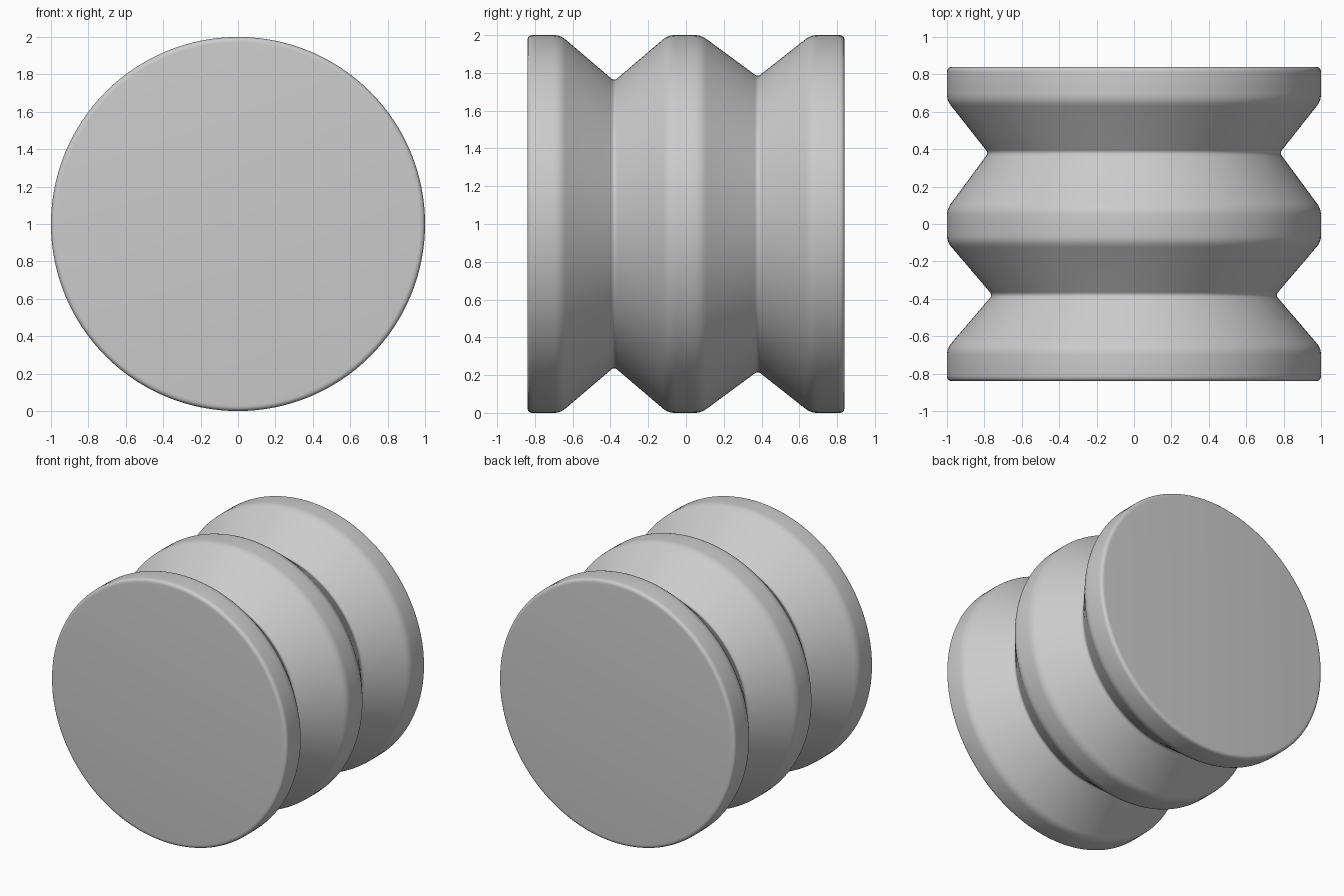
import bpy, bmesh, math
from mathutils import Vector

if "Cube" in bpy.data.objects:
    bpy.data.objects.remove(bpy.data.objects["Cube"])

SIDES = 128

# Half profile: (position along y, radius, corner rounding length)
corners = [
    (-0.84, 0.0, 0), (-0.84, 1.0, 0.03),
    (-0.665, 1.0, 0.035), (-0.38, 0.757, 0.02), (-0.095, 1.0, 0.035),
    (0.08, 1.0, 0.035), (0.38, 0.779, 0.02), (0.66, 1.0, 0.035),
    (0.84, 1.0, 0.03), (0.84, 0.0, 0),
]


def rounded(points, steps=5):
    """Replace each inner corner with a short curve."""
    out = []
    for a, b, c in zip(points, points[1:], points[2:]):
        p = Vector(b[:2])
        start = p + (Vector(a[:2]) - p).normalized() * b[2]
        end = p + (Vector(c[:2]) - p).normalized() * b[2]
        for i in range(steps + 1):
            t = i / steps
            out.append(start * (1 - t) ** 2 + p * 2 * t * (1 - t) + end * t * t)
    return out


# Grooved roller: revolve the profile around the y axis at height 1
bm = bmesh.new()
rings = []
for y, r in rounded(corners):
    rings.append([bm.verts.new((r * math.cos(a), y, 1 + r * math.sin(a)))
                  for a in (2 * math.pi * k / SIDES for k in range(SIDES))])
for lower, upper in zip(rings, rings[1:]):
    for k in range(SIDES):
        n = (k + 1) % SIDES
        bm.faces.new((lower[k], lower[n], upper[n], upper[k]))

# Flat end caps
bm.faces.new(rings[0])
bm.faces.new(rings[-1])
bmesh.ops.recalc_face_normals(bm, faces=bm.faces)

mesh = bpy.data.meshes.new("grooved_roller")
bm.to_mesh(mesh)
bm.free()
roller = bpy.data.objects.new("grooved_roller", mesh)
bpy.context.collection.objects.link(roller)
bpy.context.view_layer.objects.active = roller
roller.select_set(True)
bpy.ops.object.shade_smooth_by_angle(angle=math.radians(35))
